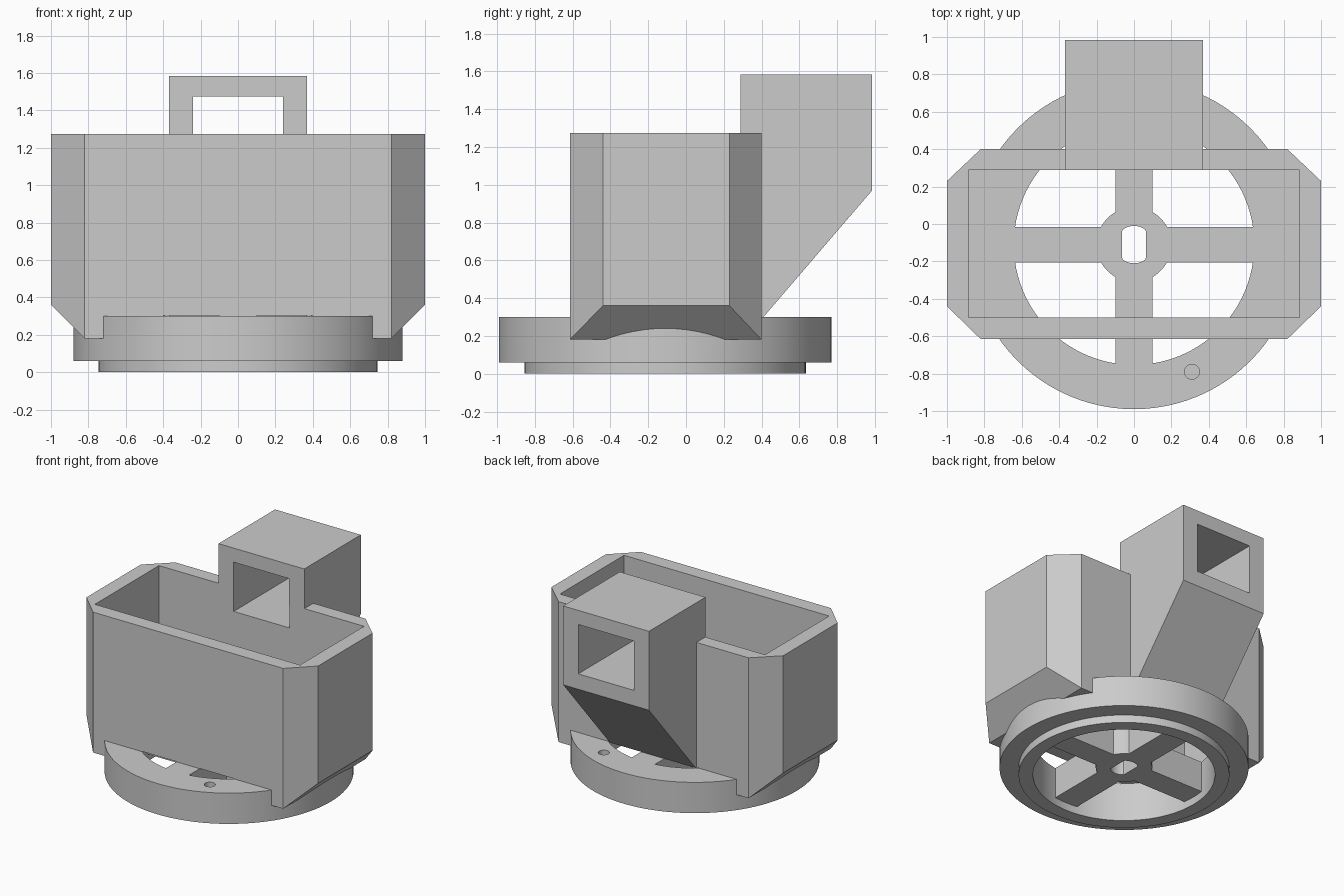
import bpy, bmesh, math
from mathutils import Vector

old = bpy.data.objects.get("Cube")
if old:
    bpy.data.objects.remove(old, do_unlink=True)

grey = bpy.data.materials.new("plain grey")
grey.use_nodes = True
colour = (0.6, 0.6, 0.6, 1)
grey.diffuse_color = colour
grey.node_tree.nodes["Principled BSDF"].inputs["Base Color"].default_value = colour

CY = -0.11        # centre of the round base
RING_TOP = 0.30


def prism(name, pts, lo, hi, axis="z"):
    """Extrude a closed 2D profile along an axis."""
    place = {"x": lambda a, b, t: (t, a, b),
             "y": lambda a, b, t: (a, t, b),
             "z": lambda a, b, t: (a, b, t)}[axis]
    bm = bmesh.new()
    face = bm.faces.new([bm.verts.new(place(a, b, lo)) for a, b in pts])
    ext = bmesh.ops.extrude_face_region(bm, geom=[face])
    verts = [v for v in ext["geom"] if isinstance(v, bmesh.types.BMVert)]
    bmesh.ops.translate(bm, verts=verts, vec=Vector(place(0, 0, hi - lo)))
    bmesh.ops.recalc_face_normals(bm, faces=bm.faces)
    mesh = bpy.data.meshes.new(name)
    bm.to_mesh(mesh)
    bm.free()
    mesh.materials.append(grey)
    obj = bpy.data.objects.new(name, mesh)
    bpy.context.scene.collection.objects.link(obj)
    return obj


def rect(x0, x1, y0, y1):
    return [(x0, y0), (x1, y0), (x1, y1), (x0, y1)]


def disc(r, x=0, y=CY, n=96, flat=9):
    """Circle points, optionally flattened at +-flat in x."""
    return [(x + max(-flat, min(flat, r * math.cos(2 * math.pi * i / n))),
             y + r * math.sin(2 * math.pi * i / n)) for i in range(n)]


def combine(obj, other, operation, keep=False):
    mod = obj.modifiers.new(operation, "BOOLEAN")
    mod.operation = operation
    mod.solver = "EXACT"
    mod.object = other
    bpy.context.view_layer.objects.active = obj
    bpy.ops.object.modifier_apply(modifier=mod.name)
    if not keep:
        bpy.data.objects.remove(other, do_unlink=True)


# Hopper body: chamfered plan intersected with a front profile with cut lower corners
plan = [(-0.82, -0.615), (0.82, -0.615), (1, -0.44), (1, 0.23),
        (0.82, 0.4), (-0.82, 0.4), (-1, 0.23), (-1, -0.44)]
front = [(-0.82, 0.18), (0.82, 0.18), (1, 0.36), (1, 1.275), (-1, 1.275), (-1, 0.36)]
body = prism("hopper_and_base", plan, 0.1, 1.4)
combine(body, prism("front_profile", front, -0.8, 0.8, "y"), "INTERSECT")

# Round base and its stepped lip
combine(body, prism("ring", disc(0.88), 0.06, RING_TOP), "UNION")
combine(body, prism("lip", disc(0.745), 0, 0.1), "UNION")

# Hollow inside of the hopper
combine(body, prism("inside", rect(-0.885, 0.885, -0.5, 0.29), RING_TOP, 1.6), "DIFFERENCE")

# Base opening, leaving cross spokes and a hub
opening = prism("opening", disc(0.643), -0.2, RING_TOP + 0.002)
for name, shape in (("wide_spoke", rect(-1, 1, CY - 0.095, CY + 0.095)),
                    ("long_spoke", rect(-0.1, 0.1, CY - 1, CY + 1)),
                    ("hub", disc(0.2, n=64))):
    combine(opening, prism(name, shape, 0.06, 0.5), "DIFFERENCE")
combine(body, opening, "DIFFERENCE")

# Flat-sided shaft hole in the hub
combine(body, prism("shaft_hole", disc(0.1, n=48, flat=0.063), -0.2, 0.5), "DIFFERENCE")

# Small blind holes at front and back of the ring
for side in (-1, 1):
    combine(body, prism("pin_hole", disc(0.04, 0.31, CY + side * 0.68, 16), 0.2, 0.35),
            "DIFFERENCE")

# Rear spout with a sloped underside
spout = prism("rear_spout", [(0.288, 1.585), (0.985, 1.585), (0.985, 0.97), (0.41, 0.3),
                             (0.34, 0.3), (0.34, 1.27), (0.288, 1.27)], -0.37, 0.37, "x")

# Square tunnel through the spout and the hopper's back wall
tunnel = prism("tunnel", rect(-0.24, 0.24, 1.09, 1.475), 0.1, 1.2, "y")
combine(spout, tunnel, "DIFFERENCE", keep=True)
combine(body, tunnel, "DIFFERENCE")

# Smooth round walls, sharp corners
bpy.ops.object.select_all(action="DESELECT")
for obj in (body, spout):
    obj.select_set(True)
bpy.context.view_layer.objects.active = body
bpy.ops.object.shade_smooth_by_angle(angle=math.radians(30))
